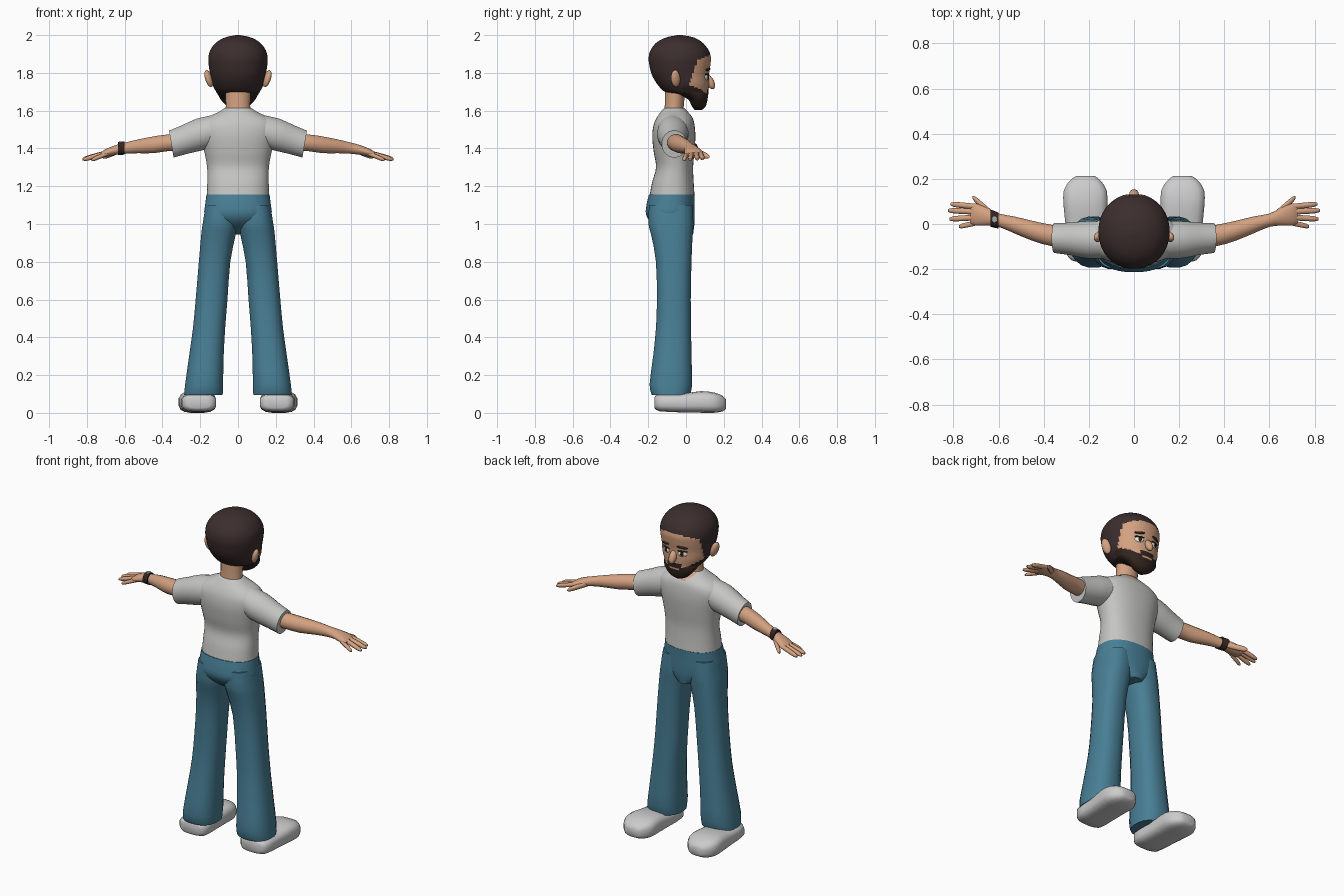
import bpy, bmesh, math
from mathutils import Vector, Matrix


def mat(name, r, g, b):
    m = bpy.data.materials.new(name)
    m.diffuse_color = (r, g, b, 1)
    return m


SKIN = mat("skin", 0.66, 0.36, 0.22)
HAIR = mat("hair brown", 0.045, 0.027, 0.027)
BEARD = mat("beard brown", 0.032, 0.018, 0.014)
SHIRT = mat("shirt grey", 0.56, 0.56, 0.55)
DENIM = mat("denim blue", 0.065, 0.21, 0.30)
SHOE = mat("shoe grey", 0.60, 0.60, 0.60)
STRAP = mat("strap dark", 0.03, 0.018, 0.015)
DIAL = mat("dial grey", 0.40, 0.40, 0.40)
WHITE = mat("eye white", 0.80, 0.80, 0.80)
BLACK = mat("eye dark", 0.02, 0.015, 0.012)


def smooth_rows(rows, k):
    """Catmull-Rom interpolation of the section rows."""
    out = []
    for i in range(len(rows) - 1):
        p0, p1 = rows[max(i - 1, 0)], rows[i]
        p2, p3 = rows[i + 1], rows[min(i + 2, len(rows) - 1)]
        for j in range(k):
            t = j / k
            out.append([0.5 * (2 * b + (c - a) * t + (2 * a - 5 * b + 4 * c - d) * t * t
                               + (3 * b - a - 3 * c + d) * t ** 3)
                        for a, b, c, d in zip(p0, p1, p2, p3)])
    return out + [list(rows[-1])]


def finish(bm, name, mats, rule=None, mirror=False, angle=50):
    bmesh.ops.recalc_face_normals(bm, faces=bm.faces)
    if rule:
        for f in bm.faces:
            f.material_index = rule(f.calc_center_median())
    me = bpy.data.meshes.new(name)
    bm.to_mesh(me)
    bm.free()
    for m in mats:
        me.materials.append(m)
    ob = bpy.data.objects.new(name, me)
    bpy.context.collection.objects.link(ob)
    bpy.ops.object.select_all(action='DESELECT')
    ob.select_set(True)
    bpy.context.view_layer.objects.active = ob
    bpy.ops.object.shade_smooth_by_angle(angle=math.radians(angle))
    if mirror:
        ob.modifiers.new("mirror", 'MIRROR').use_mirror_merge = False
    return ob


def loft(name, axis, rows, mats, n=20, k=2, e=2.0, lean=0.0, **kw):
    """Sections (t, a0, a1, b0, b1) along an axis; a and b are the other two axes in order."""
    bm = bmesh.new()
    rings = []
    for t, a0, a1, b0, b1 in smooth_rows(rows, k):
        ring = []
        for i in range(n):
            w = 2 * math.pi * (i + 0.5) / n
            c, s = math.cos(w), math.sin(w)
            a = (a0 + a1) / 2 + (a1 - a0) / 2 * math.copysign(abs(c) ** (2 / e), c)
            db = (b1 - b0) / 2 * math.copysign(abs(s) ** (2 / e), s)
            b, u = (b0 + b1) / 2 + db, t + lean * db
            ring.append(bm.verts.new({'x': (u, a, b), 'y': (a, u, b), 'z': (a, b, u)}[axis]))
        rings.append(ring)
    for r, q in zip(rings, rings[1:]):
        for i in range(n):
            bm.faces.new((r[i], r[(i + 1) % n], q[(i + 1) % n], q[i]))
    bm.faces.new(rings[0])
    bm.faces.new(rings[-1])
    return finish(bm, name, mats, **kw)


def blob(name, loc, rad, m, rx=0, ry=0, rz=0, mirror=True):
    """Ellipsoid with turned axes."""
    bm = bmesh.new()
    R = (Matrix.Rotation(math.radians(rz), 4, 'Z') @ Matrix.Rotation(math.radians(ry), 4, 'Y')
         @ Matrix.Rotation(math.radians(rx), 4, 'X'))
    bmesh.ops.create_uvsphere(bm, u_segments=16, v_segments=10, radius=1,
                              matrix=Matrix.Translation(loc) @ R @ Matrix.Diagonal((*rad, 1)))
    return finish(bm, name, [m], mirror=mirror, angle=80)


def tube(x, y, z, ry, rz):
    return (x, y - ry, y + ry, z - rz, z + rz)


# shirt body with a small V of skin at the collar
loft("shirt_body", 'z', [
    (1.145, -.166, .166, -.194, .046), (1.22, -.163, .163, -.18, .041),
    (1.30, -.164, .164, -.159, .038), (1.38, -.178, .178, -.171, .045),
    (1.46, -.198, .198, -.179, .05), (1.52, -.205, .205, -.173, .046),
    (1.56, -.17, .17, -.157, .036), (1.592, -.105, .105, -.135, .012),
    (1.614, -.07, .07, -.116, -.008)], [SHIRT, SKIN], n=40, k=4, e=2.3,
    rule=lambda c: int(c.y > -.04 and c.z > 1.565 + abs(c.x) * 0.8 and c.z < 1.613))

# sleeves
loft("sleeves", 'x', [tube(.08, -.07, 1.505, .08, .08), tube(.2, -.07, 1.475, .084, .085),
                      tube(.28, -.066, 1.448, .073, .077), tube(.353, -.062, 1.423, .067, .072)],
     [SHIRT], lean=0.17, mirror=True)

# trousers: seat and flared legs
loft("trouser_seat", 'z', [
    (.945, -.05, .05, -.10, .038), (1.0, -.14, .14, -.18, .045), (1.05, -.178, .178, -.212, .046),
    (1.10, -.175, .175, -.21, .046), (1.155, -.168, .168, -.197, .047)], [DENIM], n=28, k=3, e=2.3)
loft("trouser_legs", 'z', [
    (1.10, .004, .172, -.197, .036), (1.0, .002, .188, -.2, .04), (.94, .012, .196, -.185, .036),
    (.8, .04, .208, -.16, .03), (.6, .055, .225, -.155, .026), (.45, .067, .239, -.16, .028),
    (.3, .075, .26, -.175, .03), (.15, .078, .281, -.194, .034), (.095, .08, .286, -.182, .022)],
    [DENIM], e=2.4, mirror=True)

# shoes
loft("shoes", 'y', [
    (-.166, .15, .26, .025, .085), (-.14, .115, .297, .008, .1), (-.02, .118, .303, .002, .103),
    (.08, .117, .313, 0, .116), (.15, .12, .312, 0, .108), (.195, .15, .282, .008, .09),
    (.213, .175, .255, .022, .07)], [SHOE], n=16, e=3.2, mirror=True)

# arms and palms
loft("arms", 'x', [
    tube(.28, -.06, 1.432, .048, .044), tube(.37, -.05, 1.43, .048, .045),
    tube(.45, -.03, 1.419, .045, .045), tube(.53, -.004, 1.411, .038, .037),
    tube(.60, .017, 1.401, .03, .03), tube(.65, .032, 1.391, .04, .026),
    tube(.70, .042, 1.376, .05, .021), tube(.725, .045, 1.366, .044, .014)],
    [SKIN], n=16, mirror=True)

# fingers: base point, tip point, radius
for nm, p, q, r in [
        ("index_fingers", (.70, .077, 1.375), (.812, .088, 1.345), .013),
        ("middle_fingers", (.70, .054, 1.376), (.824, .06, 1.343), .013),
        ("ring_fingers", (.70, .029, 1.375), (.818, .022, 1.341), .013),
        ("little_fingers", (.69, .007, 1.373), (.776, -.012, 1.339), .012),
        ("thumbs", (.63, .045, 1.388), (.715, .118, 1.355), .016)]:
    p, q = Vector(p), Vector(q)
    loft(nm, 'x', [tube(*p.lerp(q, f), r * g, r * g) for f, g in
                   ((0, 1), (.5, 1.02), (.85, .9), (1, .45))], [SKIN], n=10, mirror=True)

# wrist watch on one arm only
loft("watch_strap", 'x', [tube(-.636, .026, 1.399, .039, .035), tube(-.60, .015, 1.402, .036, .035)],
     [STRAP], k=1)
loft("watch_dial", 'z', [(1.428, -.633, -.603, .004, .038), (1.438, -.63, -.606, .007, .035)],
     [DIAL], n=16, k=1)

# neck
loft("neck", 'z', [(1.55, -.072, .072, -.12, -.012), (1.61, -.066, .066, -.114, -.012),
                   (1.66, -.066, .066, -.112, -.008), (1.74, -.07, .07, -.11, 0)], [SKIN])


# head: hair, face and beard areas by position
def head_rule(c):
    x, y, z = abs(c.x), c.y, c.z
    if z < 1.80:
        line = 1.714 if x < .048 else 1.688 + (x - .05) * 0.55
        if y > -.02 and z < line:
            return 0 if (x < .03 and 1.670 < z < 1.684 and y > .08) else 2
    if y > .02 + max(0, z - 1.75) * 0.35 and z < 1.898 - 1.6 * x * x:
        return 0
    return 1


loft("head", 'z', [
    (1.604, -.022, .022, .045, .085), (1.625, -.06, .06, .03, .105), (1.66, -.092, .092, .01, .114),
    (1.688, -.108, .108, -.05, .118), (1.70, -.116, .116, -.112, .119), (1.74, -.136, .136, -.152, .122),
    (1.79, -.147, .147, -.181, .122), (1.84, -.155, .155, -.194, .129), (1.88, -.157, .157, -.198, .132),
    (1.92, -.147, .147, -.188, .12), (1.96, -.117, .117, -.157, .088), (1.987, -.07, .07, -.107, .042),
    (2.0, -.012, .012, -.045, -.02)], [SKIN, HAIR, BEARD], n=72, k=5, e=2.1, rule=head_rule)

# facial features
blob("nose", (0, .127, 1.752), (.022, .022, .042), SKIN, rx=28, mirror=False)
blob("ears", (.155, -.055, 1.77), (.018, .026, .047), SKIN, rx=12, ry=14, rz=25)
blob("eyes", (.054, .109, 1.777), (.027, .009, .017), WHITE, rz=-22)
blob("irises", (.053, .114, 1.777), (.012, .007, .014), BLACK, rz=-22)
blob("eyelids", (.054, .111, 1.793), (.03, .009, .005), BLACK, rz=-22)
blob("eyebrows", (.056, .116, 1.818), (.032, .008, .007), BEARD, rz=-22, ry=6)
